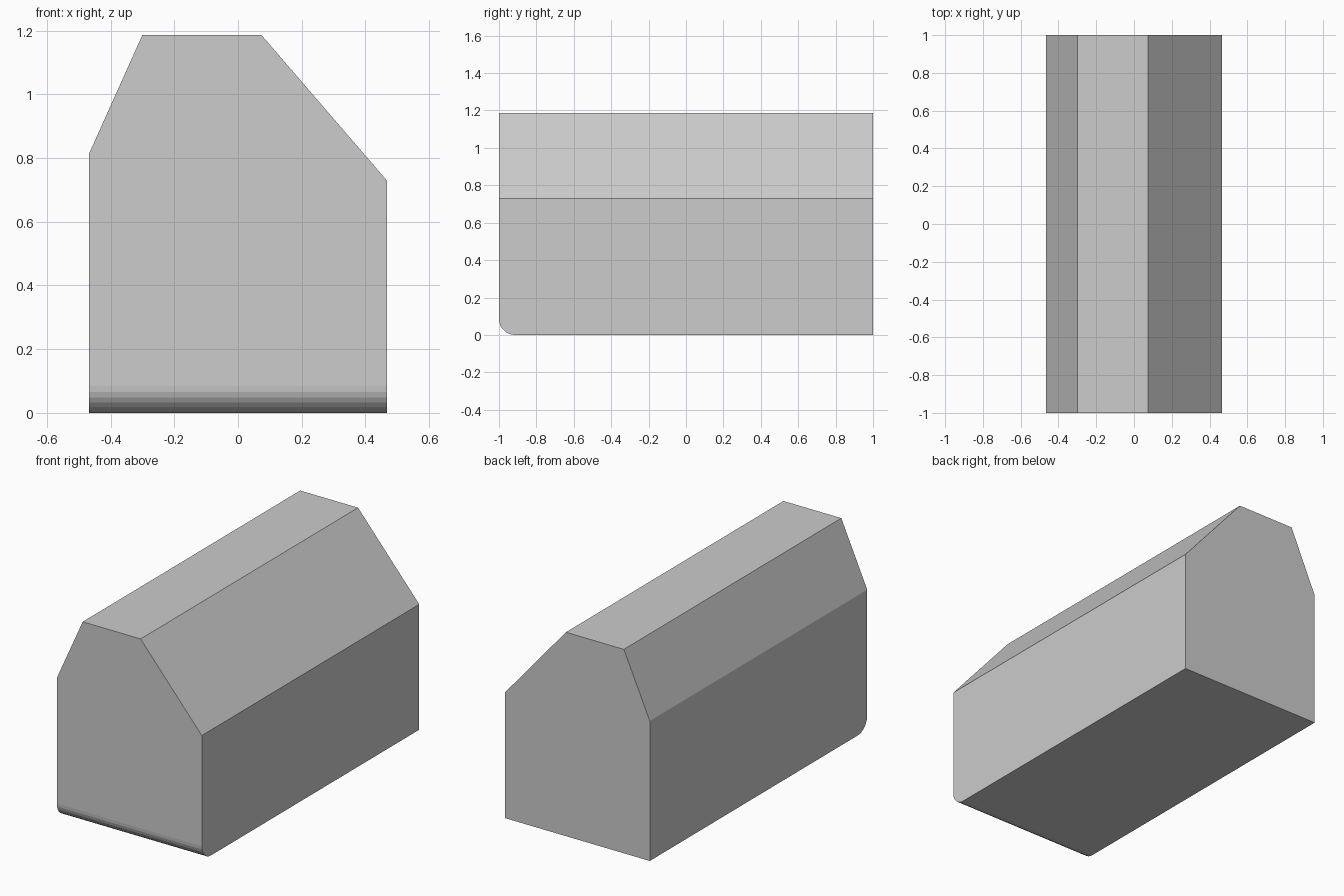
import bpy
import bmesh

cube = bpy.data.objects.get("Cube")
if cube:
    bpy.data.objects.remove(cube, do_unlink=True)

# Plain light grey material
grey = bpy.data.materials.new("light_grey")
grey.use_nodes = True
colour = (0.604, 0.604, 0.604, 1.0)
grey.diffuse_color = colour
grey.node_tree.nodes["Principled BSDF"].inputs["Base Color"].default_value = colour

# Body: asymmetric chamfered cross-section extruded front to back
profile = [(-0.467, 0), (0.467, 0), (0.467, 0.73), (0.073, 1.187),
           (-0.30, 1.187), (-0.467, 0.815)]
bm = bmesh.new()
front = bm.faces.new([bm.verts.new((x, -1, z)) for x, z in profile])
back = bmesh.ops.extrude_face_region(bm, geom=[front])["geom"]
bmesh.ops.translate(bm, vec=(0, 2, 0),
                    verts=[v for v in back if isinstance(v, bmesh.types.BMVert)])

# Rounded lower front edge
lower_front = [e for e in bm.edges
               if all(v.co.z < 0.01 and v.co.y < -0.99 for v in e.verts)]
bmesh.ops.bevel(bm, geom=lower_front, offset=0.085, offset_type='OFFSET',
                segments=7, profile=0.5, affect='EDGES')
bmesh.ops.recalc_face_normals(bm, faces=bm.faces)

mesh = bpy.data.meshes.new("body")
bm.to_mesh(mesh)
bm.free()
mesh.materials.append(grey)
body = bpy.data.objects.new("body", mesh)
bpy.context.collection.objects.link(body)
